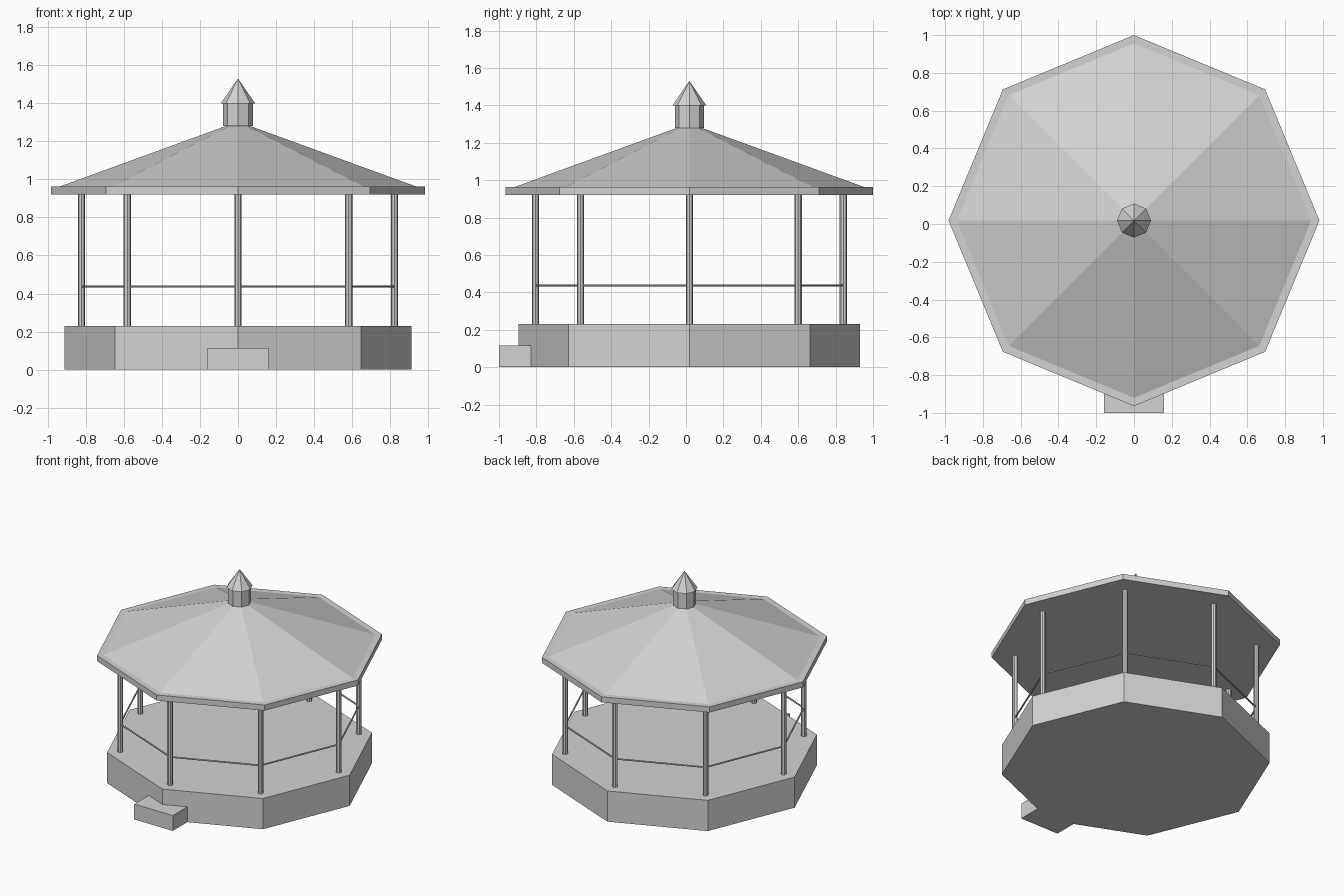
import bpy
from math import cos, sin, pi
from mathutils import Vector

if "Cube" in bpy.data.objects:
    bpy.data.objects.remove(bpy.data.objects["Cube"], do_unlink=True)

grey = bpy.data.materials.new("light_grey")
grey.use_nodes = True
grey.diffuse_color = (0.65, 0.65, 0.65, 1)
grey.node_tree.nodes["Principled BSDF"].inputs["Base Color"].default_value = (0.65, 0.65, 0.65, 1)

SIDES = 8
CENTRE = Vector((0, 0.018, 0))


def finish(name):
    obj = bpy.context.object
    obj.name = obj.data.name = name
    obj.data.materials.append(grey)
    return obj


def prism(name, bottom, top, r1, r2=None, at=CENTRE):
    """Eight-sided prism or cone with corners on the axes."""
    bpy.ops.mesh.primitive_cone_add(
        vertices=SIDES, radius1=r1, radius2=r1 if r2 is None else r2,
        depth=top - bottom, location=(at.x, at.y, (bottom + top) / 2))
    return finish(name)


def rod(name, a, b, radius):
    """Thin round bar between two points."""
    d = b - a
    bpy.ops.mesh.primitive_cylinder_add(
        vertices=SIDES, radius=radius, depth=d.length, location=(a + b) / 2,
        rotation=d.to_track_quat('Z', 'Y').to_euler())
    return finish(name)


def corner(i, radius, z):
    a = 2 * pi * i / SIDES
    return CENTRE + Vector((radius * cos(a), radius * sin(a), z))


# Platform and entrance step
prism("platform", 0, 0.23, 0.913)
bpy.ops.mesh.primitive_cube_add(size=1, location=(0, -0.86, 0.0575))
bpy.context.object.scale = (0.32, 0.28, 0.115)
finish("entrance_step")

# Posts and rails around the octagon
for i in range(SIDES):
    prism(f"post_{i + 1}", 0.23, 0.92, 0.019, at=corner(i, 0.823, 0))
    rod(f"rail_{i + 1}", corner(i, 0.823, 0.437), corner(i + 1, 0.823, 0.437), 0.006)

# Roof with flat eaves slab
prism("roof_eaves", 0.92, 0.962, 0.982)
prism("roof_slope", 0.962, 1.3, 0.938, 0.01)

# Cupola and its pointed cap
prism("cupola_drum", 1.28, 1.40, 0.078)
prism("cupola_cap", 1.40, 1.53, 0.09, 0)
